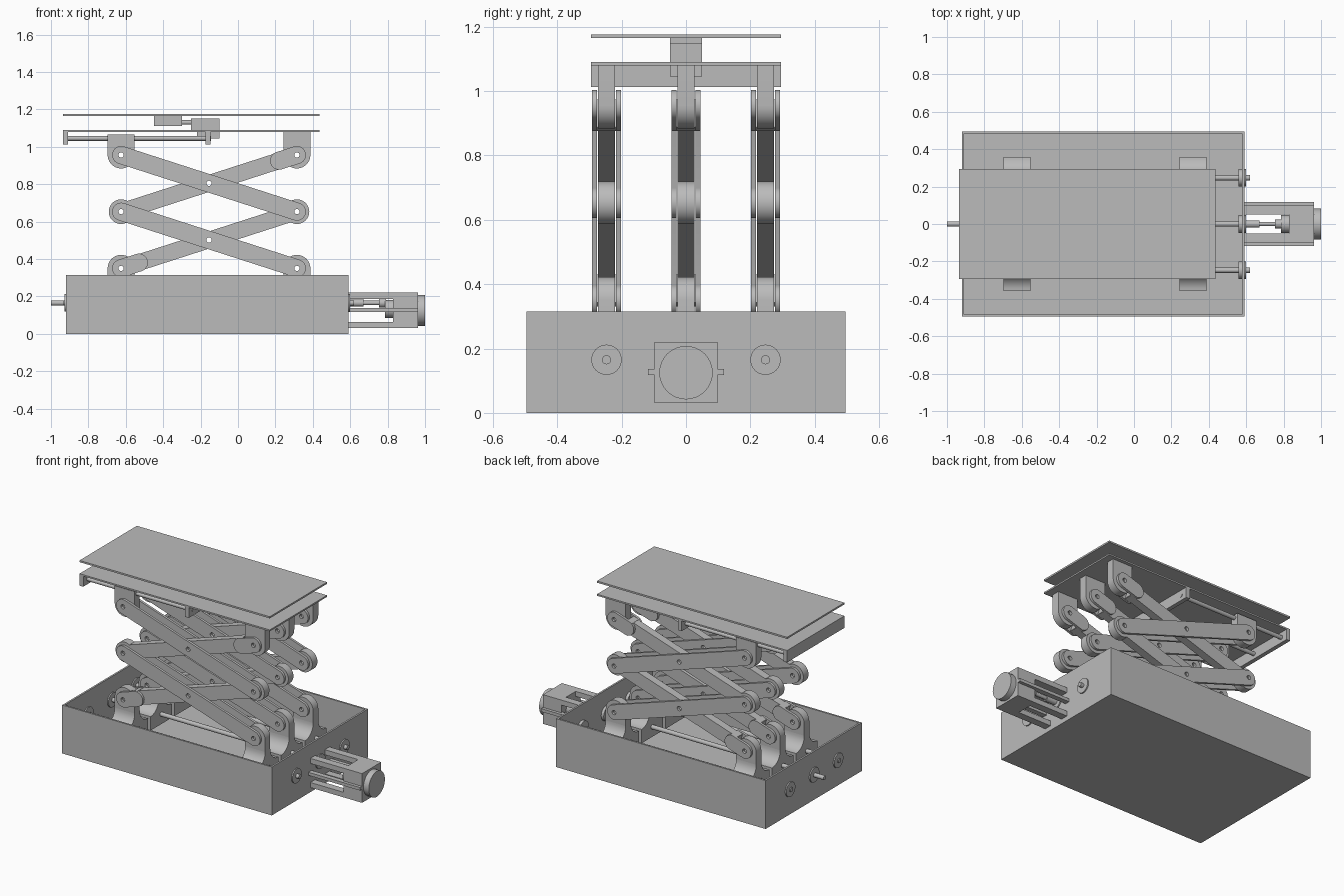
import bpy, bmesh, math
from mathutils import Vector

if "Cube" in bpy.data.objects:
    bpy.data.objects.remove(bpy.data.objects["Cube"])

grey = bpy.data.materials.new("machine_grey")
grey.use_nodes = True
grey.diffuse_color = (0.5, 0.5, 0.5, 1)
grey.node_tree.nodes["Principled BSDF"].inputs["Base Color"].default_value = (0.5, 0.5, 0.5, 1)


def place(axis, a, b, d):
    """Point from profile coordinates a, b at depth d along an axis."""
    return {"x": (d, a, b), "y": (a, d, b), "z": (a, b, d)}[axis]


def prism(name, axis, loops, *spans):
    """Extrude an outline (with optional hole loops) over depth spans."""
    bm = bmesh.new()
    for lo, hi in spans:
        edges = []
        for loop in loops:
            vs = [bm.verts.new(place(axis, p[0], p[1], lo)) for p in loop]
            edges += [bm.edges.new((vs[i - 1], vs[i])) for i in range(len(vs))]
        fill = bmesh.ops.triangle_fill(bm, edges=edges, use_beauty=True)
        faces = [f for f in fill["geom"] if isinstance(f, bmesh.types.BMFace)]
        ext = bmesh.ops.extrude_face_region(bm, geom=faces, use_keep_orig=True)
        moved = [v for v in ext["geom"] if isinstance(v, bmesh.types.BMVert)]
        bmesh.ops.translate(bm, verts=moved, vec=place(axis, 0, 0, hi - lo))
    bmesh.ops.recalc_face_normals(bm, faces=bm.faces)
    mesh = bpy.data.meshes.new(name)
    bm.to_mesh(mesh)
    bm.free()
    mesh.materials.append(grey)
    obj = bpy.data.objects.new(name, mesh)
    bpy.context.collection.objects.link(obj)
    bpy.context.view_layer.objects.active = obj
    obj.select_set(True)
    bpy.ops.object.shade_smooth_by_angle(angle=math.radians(35))
    obj.select_set(False)
    return obj


def arc(c, r, start, end, n):
    return [(c[0] + r * math.cos(start + (end - start) * i / n),
             c[1] + r * math.sin(start + (end - start) * i / n)) for i in range(n + 1)]


def circle(c, r, n=32):
    return arc(c, r, 0, math.tau, n)[:-1]


def rect(a0, a1, b0, b1):
    return [(a0, b0), (a1, b0), (a1, b1), (a0, b1)]


def stadium(p, q, r):
    t = math.atan2(q[1] - p[1], q[0] - p[0])
    h = math.pi / 2
    return arc(q, r, t - h, t + h, 14) + arc(p, r, t + h, t + 3 * h, 14)


def bar(p, q, r):
    """Square-ended outline between two points."""
    p, q = Vector(p), Vector(q)
    n = (q - p).orthogonal().normalized() * r
    return [p + n, q + n, q - n, p - n]


def box(name, x0, x1, y0, y1, z0, z1):
    return prism(name, "x", [rect(y0, y1, z0, z1)], (x0, x1))


def rod(name, x0, x1, y, z, r):
    return prism(name, "x", [circle((y, z), r)], (x0, x1))


ROWS = (-0.247, 0, 0.247)
LEFT, RIGHT, MID = -0.625, 0.315, -0.155
LOW, MIDDLE, HIGH = 0.35, 0.653, 0.956
HOLE, ARM, LUG = 0.014, 0.048, 0.072
SCREW_Z = 0.165

# Open base tray
prism("base_walls", "z", [rect(-0.92, 0.59, -0.495, 0.495),
                          rect(-0.908, 0.578, -0.483, 0.483)], (0, 0.315))
box("base_floor", -0.908, 0.578, -0.483, 0.483, 0, 0.03)

# Platform plates
box("lower_platform", -0.935, 0.435, -0.295, 0.295, 1.08, 1.09)
box("upper_platform", -0.935, 0.435, -0.295, 0.295, 1.165, 1.176)

# Sideways shift actuator between the plates
box("shift_block", -0.45, -0.30, -0.05, 0.05, 1.112, 1.165)
box("shift_motor", -0.25, -0.10, -0.05, 0.05, 1.09, 1.15)
box("shift_motor_foot", -0.22, -0.10, -0.05, 0.05, 1.045, 1.09)
rod("shift_screw", -0.31, -0.24, 0, 1.13, 0.012)

# Cross bars carrying the upper guide rods
for name, x in (("outer_cross_bar", -0.935), ("inner_cross_bar", -0.175)):
    box(name, x, x + 0.027, -0.295, 0.295, 1.012, 1.08)

for y in ROWS:
    inner = (y - 0.026, y + 0.026)
    sides = ((y - 0.045, y - 0.029), (y + 0.029, y + 0.045))

    # Guide rods, lead screws and their bearings
    rod("upper_guide_rod", -0.925, -0.145, y, 1.045, 0.013)
    rod("lower_screw", -1.0 if y == 0 else -0.935, 0.62, y, SCREW_Z, 0.014)
    rod("left_bearing", -0.928, -0.90, y, SCREW_Z, 0.047)
    rod("right_bearing", 0.56, 0.598, y, SCREW_Z, 0.047)

    # Rounded lugs on the base and under the platform
    for x in (LEFT, RIGHT):
        foot = [(x - LUG, 0.18), (x + LUG, 0.18)] + arc((x, LOW), LUG, 0, math.pi, 20)
        prism("base_lug", "y", [foot, circle((x, LOW), HOLE, 20)], inner)
        flare = [(y - 0.11, 0.10), (y + 0.11, 0.10)]
        flare += arc((y + 0.11, 0.274), 0.084, -math.pi / 2, -math.pi, 10)
        flare += arc((y - 0.11, 0.274), 0.084, 0, -math.pi / 2, 10)
        prism("base_carriage", "x", [flare], (x - LUG, x + LUG))
        top = 1.066 if x == LEFT else 1.082
        head = [(x + LUG, top), (x - LUG, top)] + arc((x, HIGH), LUG, math.pi, math.tau, 20)
        prism("platform_lug", "y", [head, circle((x, HIGH), HOLE, 20)], inner)

    for z0, z1 in ((LOW, MIDDLE), (MIDDLE, HIGH)):
        centre = (MID, (z0 + z1) / 2)
        # Falling arm: a pair of outer plates
        p, q = (LEFT, z1), (RIGHT, z0)
        holes = [circle(c, HOLE, 20) for c in (p, centre, q)]
        prism("outer_arm_plates", "y", [stadium(p, q, ARM)] + holes, *sides)

        # Rising arm: one inner beam, forked where it meets a lug
        p, q = Vector((LEFT, z0)), Vector((RIGHT, z1))
        along = (q - p).normalized()
        lug_end, free_end = (p, q) if z0 == LOW else (q, p)
        step = along if z0 == LOW else -along
        beam = bar(lug_end + step * 0.08, free_end - step * 0.05, 0.044)
        prism("inner_arm", "y", [beam, circle(centre, HOLE, 20)], inner)
        prism("inner_arm_eye", "y", [circle(free_end, 0.066), circle(free_end, HOLE, 20)], inner)
        fork = stadium(lug_end, lug_end + step * 0.10, ARM)
        prism("inner_arm_fork", "y", [fork, circle(lug_end, HOLE, 20)], *sides)
        bridge = bar(lug_end + step * 0.082, lug_end + step * 0.12, ARM - 0.002)
        prism("inner_arm_bridge", "y", [bridge], (y - 0.044, y + 0.044))

# Motor housing with four corner bars and side fins
box("motor_housing", 0.83, 0.962, -0.098, 0.098, 0.03, 0.22)
rod("motor_cap", 0.96, 1.0, 0, 0.125, 0.083)
for s in (-1, 1):
    y0, y1 = sorted((s * 0.05, s * 0.098))
    for z in (0.03, 0.187):
        box("motor_corner_bar", 0.59, 0.83, y0, y1, z, z + 0.033)
    y0, y1 = sorted((s * 0.085, s * 0.118))
    box("motor_side_fin", 0.59, 0.962, y0, y1, 0.117, 0.137)

# Drive shaft and gears
rod("drive_sleeve", 0.59, 0.67, 0, SCREW_Z, 0.02)
rod("drive_shaft", 0.6, 0.79, 0, SCREW_Z, 0.012)
rod("drive_gear", 0.755, 0.79, 0, SCREW_Z, 0.024)
rod("motor_gear", 0.785, 0.832, 0, 0.132, 0.048)
